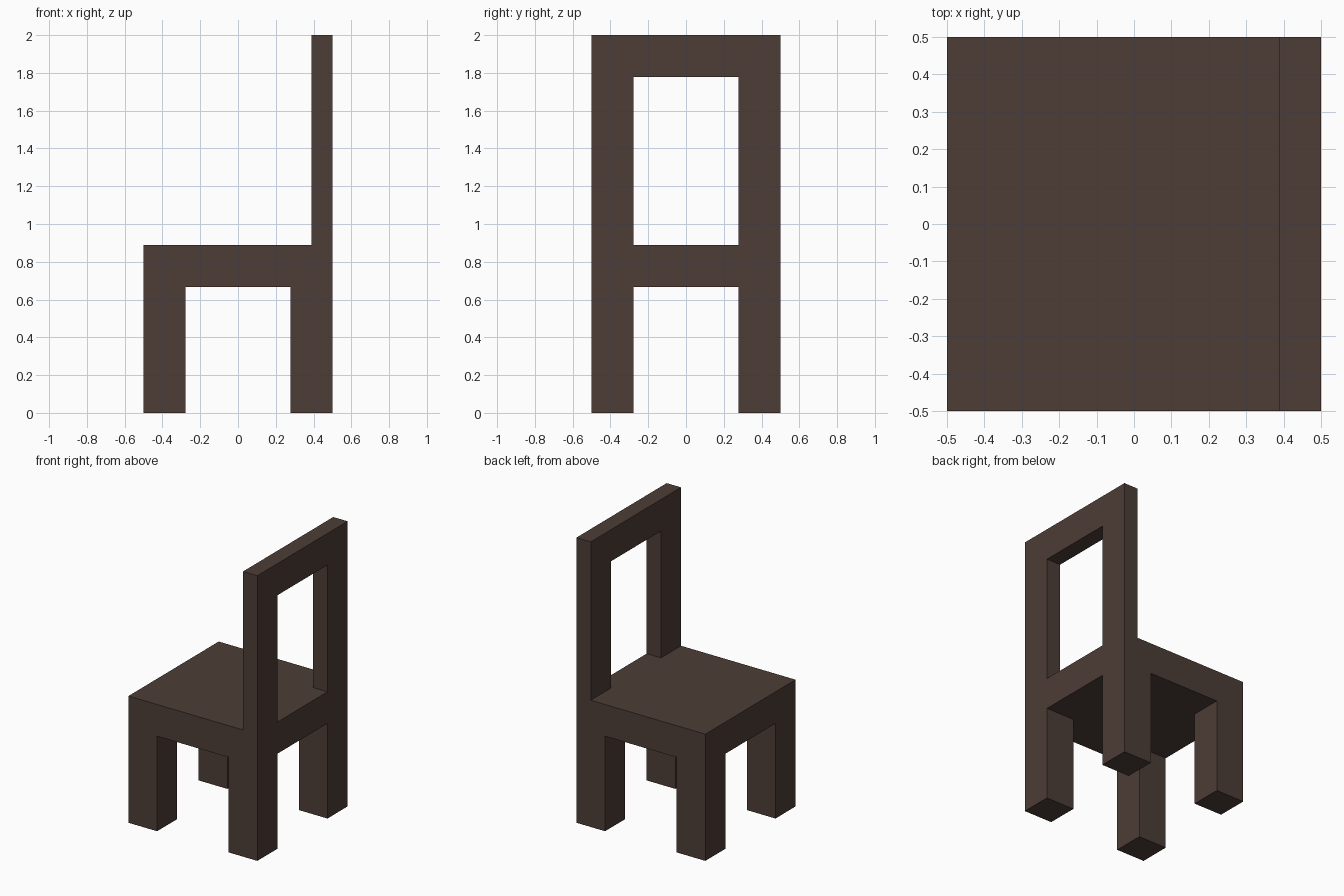
import bpy, bmesh
from mathutils import Vector

if "Cube" in bpy.data.objects:
    bpy.data.objects.remove(bpy.data.objects["Cube"])

U = 1 / 18                      # base unit the chair is proportioned on
HALF, INNER = 9 * U, 5 * U      # outer half width, half gap between legs
LEG_TOP, SEAT_TOP = 12 * U, 16 * U
BACK_X = 7 * U                  # inner face of the back rest

wood = bpy.data.materials.new("dark brown wood")
wood.diffuse_color = (0.074, 0.047, 0.038, 1)
wood.use_nodes = True
wood.node_tree.nodes["Principled BSDF"].inputs["Base Color"].default_value = wood.diffuse_color


def prism(name, points, depth):
    """Extrude a flat outline along a vector."""
    bm = bmesh.new()
    face = bm.faces.new([bm.verts.new(p) for p in points])
    ext = bmesh.ops.extrude_face_region(bm, geom=[face], use_keep_orig=True)
    verts = [g for g in ext["geom"] if isinstance(g, bmesh.types.BMVert)]
    bmesh.ops.translate(bm, verts=verts, vec=Vector(depth))
    bmesh.ops.recalc_face_normals(bm, faces=bm.faces[:])
    mesh = bpy.data.meshes.new(name)
    bm.to_mesh(mesh)
    bm.free()
    mesh.materials.append(wood)
    obj = bpy.data.objects.new(name, mesh)
    bpy.context.collection.objects.link(obj)
    return obj


# Chair body: L-shaped side profile extruded across the width
side = [(-HALF, 0), (HALF, 0), (HALF, 2), (BACK_X, 2),
        (BACK_X, SEAT_TOP), (-HALF, SEAT_TOP)]
chair = prism("chair", [(x, -HALF, z) for x, z in side], (0, 2 * HALF, 0))

# Leg gaps: plus-shaped cutter leaves four square legs
E, I = 0.7, INNER
plus = [(E, -I), (E, I), (I, I), (I, E), (-I, E), (-I, I),
        (-E, I), (-E, -I), (-I, -I), (-I, -E), (I, -E), (I, -I)]
leg_gap = prism("leg_gap_cutter", [(x, y, -0.2) for x, y in plus],
                (0, 0, LEG_TOP + 0.2))

# Back opening: rectangular window down to the seat
window = [(-I, SEAT_TOP), (I, SEAT_TOP), (I, 2 - 4 * U), (-I, 2 - 4 * U)]
back_gap = prism("back_opening_cutter", [(BACK_X - 0.1, y, z) for y, z in window],
                 (0.4, 0, 0))

for cutter in (leg_gap, back_gap):
    mod = chair.modifiers.new(cutter.name, "BOOLEAN")
    mod.operation, mod.solver, mod.object = "DIFFERENCE", "EXACT", cutter
    bpy.context.view_layer.objects.active = chair
    bpy.ops.object.modifier_apply(modifier=mod.name)
    bpy.data.objects.remove(cutter)
